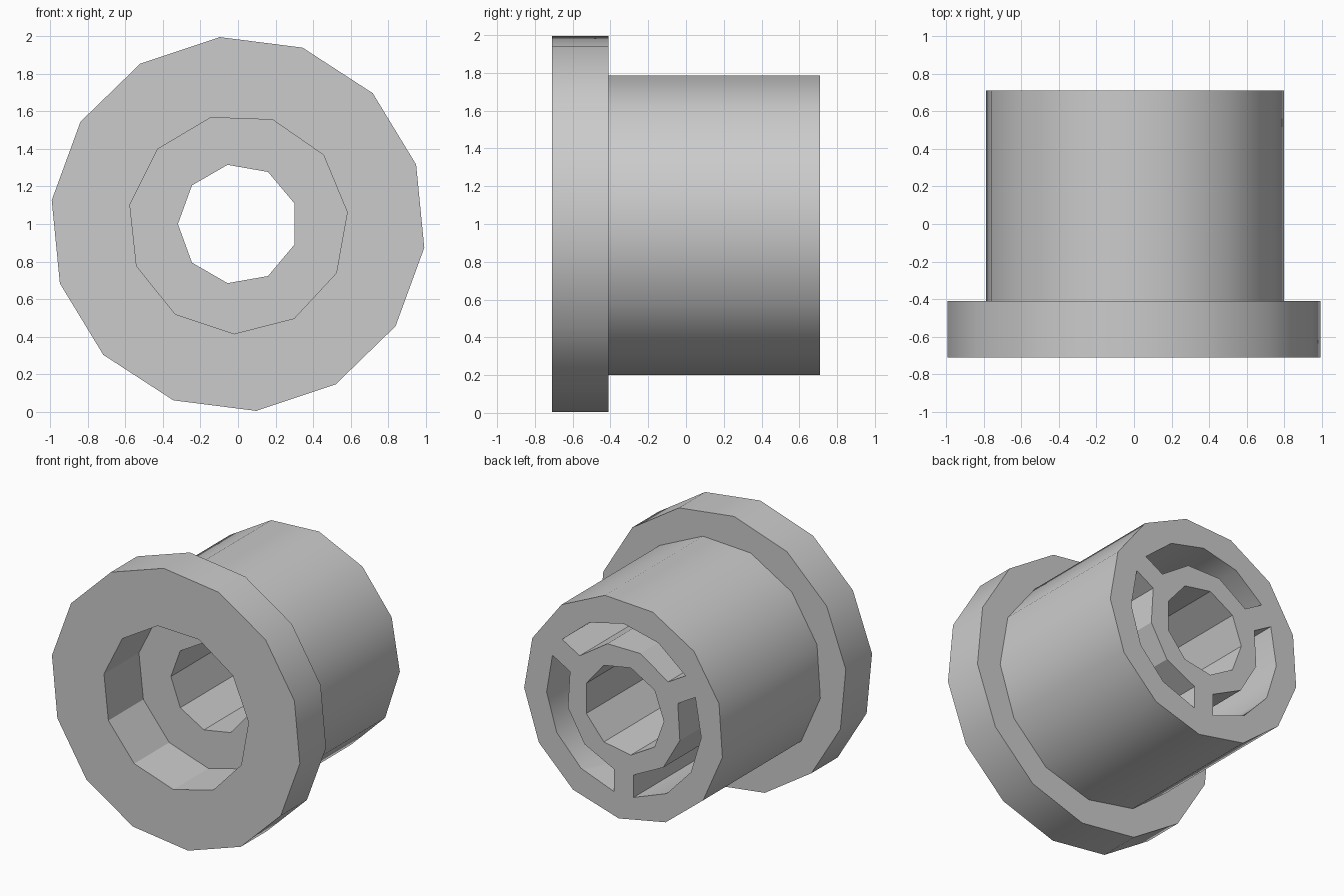
import bpy, bmesh
from math import cos, sin, asin, radians, degrees

cube = bpy.data.objects.get("Cube")
if cube:
    bpy.data.objects.remove(cube, do_unlink=True)

grey = bpy.data.materials.new("plain grey")
grey.use_nodes = True
grey.diffuse_color = (0.6, 0.6, 0.6, 1)
grey.node_tree.nodes["Principled BSDF"].inputs["Base Color"].default_value = (0.6, 0.6, 0.6, 1)

AXIS_Z = 1.0


def ring(radius, angles):
    return [(radius * cos(radians(a)), radius * sin(radians(a))) for a in angles]


def polygon(radius, sides, start):
    return ring(radius, [start + 360 * i / sides for i in range(sides)])


def prism(name, outline, y0, y1):
    """Extrude an x-z outline along y from y0 to y1."""
    bm = bmesh.new()
    face = bm.faces.new([bm.verts.new((x, y0, AXIS_Z + z)) for x, z in outline])
    moved = bmesh.ops.extrude_face_region(bm, geom=[face])["geom"]
    verts = [v for v in moved if isinstance(v, bmesh.types.BMVert)]
    bmesh.ops.translate(bm, verts=verts, vec=(0, y1 - y0, 0))
    bmesh.ops.recalc_face_normals(bm, faces=bm.faces)
    mesh = bpy.data.meshes.new(name)
    bm.to_mesh(mesh)
    bm.free()
    mesh.materials.append(grey)
    obj = bpy.data.objects.new(name, mesh)
    bpy.context.collection.objects.link(obj)
    return obj


def combine(target, other, operation):
    mod = target.modifiers.new(other.name, "BOOLEAN")
    mod.operation = operation
    mod.solver = "EXACT"
    mod.object = other
    bpy.context.view_layer.objects.active = target
    bpy.ops.object.modifier_apply(modifier=mod.name)
    bpy.data.objects.remove(other, do_unlink=True)


def slot_outline(centre, inner=0.46, outer=0.62, half_rib=0.078):
    """Curved slot between two parallel-sided ribs."""
    def arc(radius, steps):
        half = 60 - degrees(asin(half_rib / radius))
        return ring(radius, [centre - half + 2 * half * i / steps for i in range(steps + 1)])
    return arc(outer, 4) + arc(inner, 3)[::-1]


# Flange and barrel
bushing = prism("flanged_bushing", polygon(1.0, 14, 95.6), -0.71, -0.41)
combine(bushing, prism("barrel", polygon(0.8, 13, -4), -0.55, 0.71), "UNION")

# Front recess and through bore
combine(bushing, prism("recess", polygon(0.585, 11, 268), -0.9, -0.31), "DIFFERENCE")
combine(bushing, prism("bore", polygon(0.32, 9, 180), -0.9, 0.9), "DIFFERENCE")

# Three slots in the back, separated by ribs
for centre in (90, 210, 330):
    combine(bushing, prism("slot", slot_outline(centre), -0.11, 0.9), "DIFFERENCE")

# Smooth outer walls, crisp edges
bpy.ops.object.select_all(action="DESELECT")
bushing.select_set(True)
bpy.context.view_layer.objects.active = bushing
bpy.ops.object.shade_smooth_by_angle(angle=radians(30))
